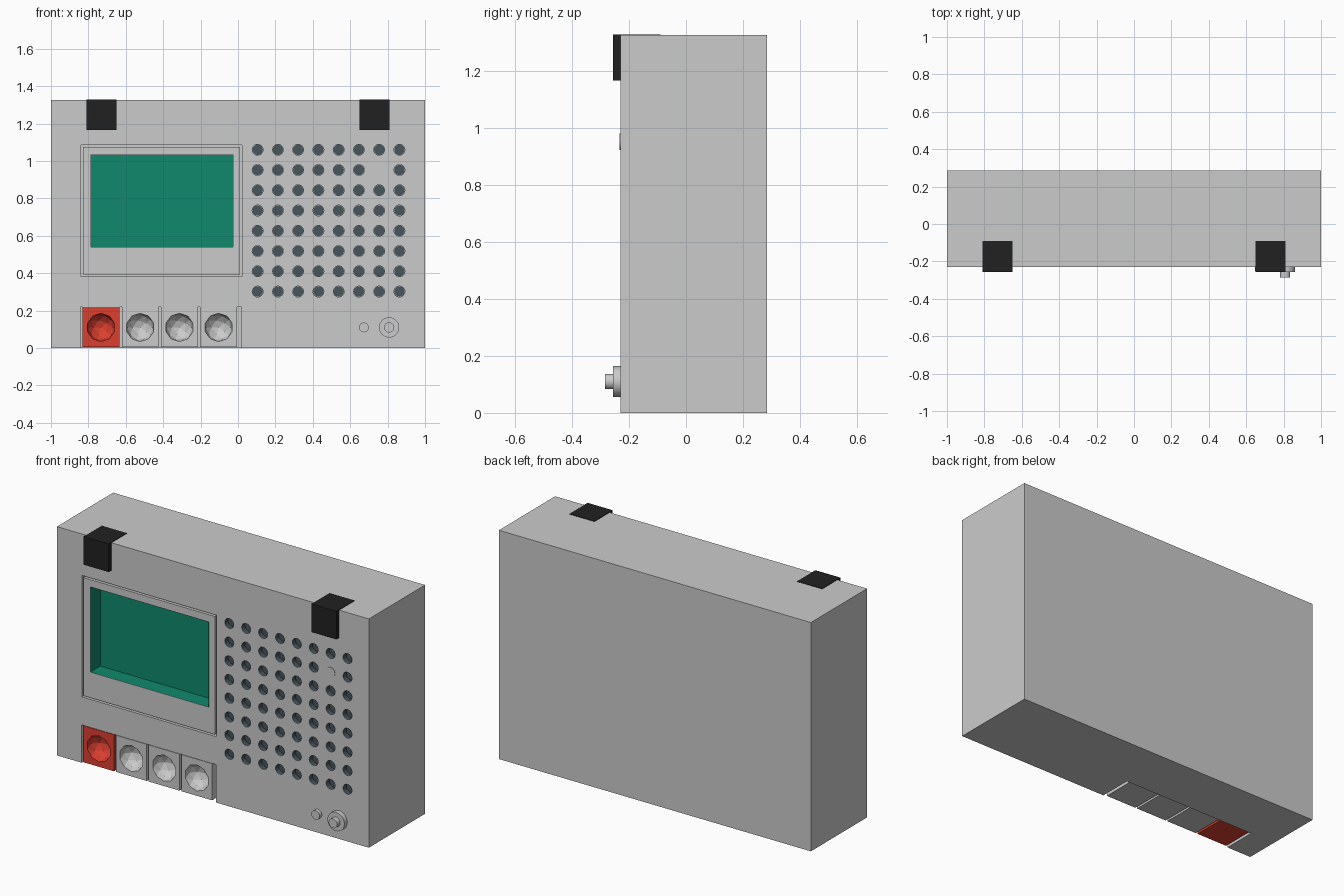
import bpy, bmesh
from math import radians
from mathutils import Matrix, Vector

if "Cube" in bpy.data.objects:
    bpy.data.objects.remove(bpy.data.objects["Cube"])

FRONT = -0.23            # y of the front face
TO_Y = Matrix.Rotation(radians(90), 4, 'X')


def material(name, rgb):
    m = bpy.data.materials.new(name)
    m.diffuse_color = (*rgb, 1)
    m.use_nodes = True
    m.node_tree.nodes["Principled BSDF"].inputs["Base Color"].default_value = m.diffuse_color
    return m


def add_box(bm, x, y, z):
    size = Vector((x[1] - x[0], y[1] - y[0], z[1] - z[0]))
    mid = Vector((sum(x) / 2, sum(y) / 2, sum(z) / 2))
    bmesh.ops.create_cube(bm, size=1, matrix=Matrix.Translation(mid) @ Matrix.Diagonal((*size, 1)))


def add_cyl(bm, x, z, r, y0, y1, sides=24):
    bmesh.ops.create_cone(bm, cap_ends=True, segments=sides, radius1=r, radius2=r, depth=y1 - y0,
                          matrix=Matrix.Translation((x, (y0 + y1) / 2, z)) @ TO_Y)


def open_front(bm, y):
    # remove the front caps and turn the rest inside out, leaving open pockets
    caps = [f for f in bm.faces if all(abs(v.co.y - y) < 1e-4 for v in f.verts)]
    bmesh.ops.delete(bm, geom=caps, context='FACES')
    bmesh.ops.reverse_faces(bm, faces=bm.faces[:])


def finish(name, bm, mat=None, smooth=False):
    me = bpy.data.meshes.new(name)
    bm.to_mesh(me)
    bm.free()
    ob = bpy.data.objects.new(name, me)
    bpy.context.collection.objects.link(ob)
    if mat:
        me.materials.append(mat)
    if smooth:
        bpy.context.view_layer.objects.active = ob
        ob.select_set(True)
        bpy.ops.object.shade_smooth_by_angle(angle=radians(35))
        ob.select_set(False)
    return ob


def box(name, x, y, z, mat=None):
    bm = bmesh.new()
    add_box(bm, x, y, z)
    return finish(name, bm, mat)


def cut(ob, bm):
    cutter = finish("cutter", bm)
    cutter.hide_render = True
    mod = ob.modifiers.new("cut", 'BOOLEAN')
    mod.operation, mod.solver, mod.object = 'DIFFERENCE', 'EXACT', cutter
    bpy.context.view_layer.objects.active = ob
    bpy.ops.object.modifier_apply(modifier=mod.name)
    bpy.data.objects.remove(cutter)


red = material("red", (0.72, 0.05, 0.03))
teal = material("teal", (0.005, 0.25, 0.15))
black = material("black", (0.015, 0.015, 0.015))
slate = material("slate", (0.064, 0.092, 0.11))

# speaker grid, with one position taken by a lamp
LAMP = (6, 1)
spots = [(0.105 + 0.1083 * i, 1.06 - 0.1083 * j)
         for i in range(8) for j in range(8) if (i, j) != LAMP]

# main case with speaker holes, screen opening and button slot
body = box("case", (-1, 1), (FRONT, 0.285), (0, 1.326))
bm = bmesh.new()
for x, z in spots:
    add_cyl(bm, x, z, 0.029, FRONT - 0.05, FRONT + 0.03)
add_box(bm, (-0.84, 0.022), (FRONT - 0.05, -0.11), (0.382, 1.086))
add_box(bm, (-0.842, 0.02), (FRONT - 0.05, -0.035), (-0.05, 0.22))
cut(body, bm)

# dark lining of the speaker holes
bm = bmesh.new()
for x, z in spots:
    add_cyl(bm, x, z, 0.028, FRONT, FRONT + 0.029)
open_front(bm, FRONT)
finish("speaker_hole_lining", bm, slate, smooth=True)

# screen panel, set in with a thin gap all round
SCREEN_X, SCREEN_Z = (-0.786, -0.026), (0.54, 1.034)
panel = box("screen_panel", (-0.83, 0.012), (FRONT, -0.109), (0.392, 1.076))
bm = bmesh.new()
add_box(bm, SCREEN_X, (FRONT - 0.05, FRONT + 0.091), SCREEN_Z)
cut(panel, bm)
bm = bmesh.new()
add_box(bm, (SCREEN_X[0] + 0.001, SCREEN_X[1] - 0.001), (FRONT, FRONT + 0.09),
        (SCREEN_Z[0] + 0.001, SCREEN_Z[1] - 0.001))
open_front(bm, FRONT)
finish("screen", bm, teal)

# four keys with faceted finger dents
for i in range(4):
    x = -0.831 + 0.2097 * i
    key = box(f"key_{i + 1}", (x, x + 0.197), (FRONT, -0.04), (0.006, 0.218), red if i == 0 else None)
    bm = bmesh.new()
    bmesh.ops.create_icosphere(bm, subdivisions=2, radius=0.076,
                               matrix=Matrix.Translation((x + 0.0985, FRONT - 0.002, 0.11)) @ TO_Y)
    cut(key, bm)

# black corner clips on the top front edge
for side, s in (("left", -1), ("right", 1)):
    box(f"clip_{side}", tuple(sorted((0.65 * s, 0.81 * s))), (-0.256, -0.09), (1.166, 1.329), black)

# lamp, small knob and stepped knob
for name, x, z, r, y0 in (("lamp", 0.105 + 0.1083 * LAMP[0], 1.06 - 0.1083 * LAMP[1], 0.029, FRONT - 0.003),
                          ("small_knob", 0.673, 0.11, 0.026, FRONT - 0.022),
                          ("knob_base", 0.808, 0.11, 0.054, FRONT - 0.027),
                          ("knob_tip", 0.808, 0.11, 0.027, FRONT - 0.055)):
    bm = bmesh.new()
    add_cyl(bm, x, z, r, y0, FRONT + 0.01, 32)
    finish(name, bm, smooth=True)
